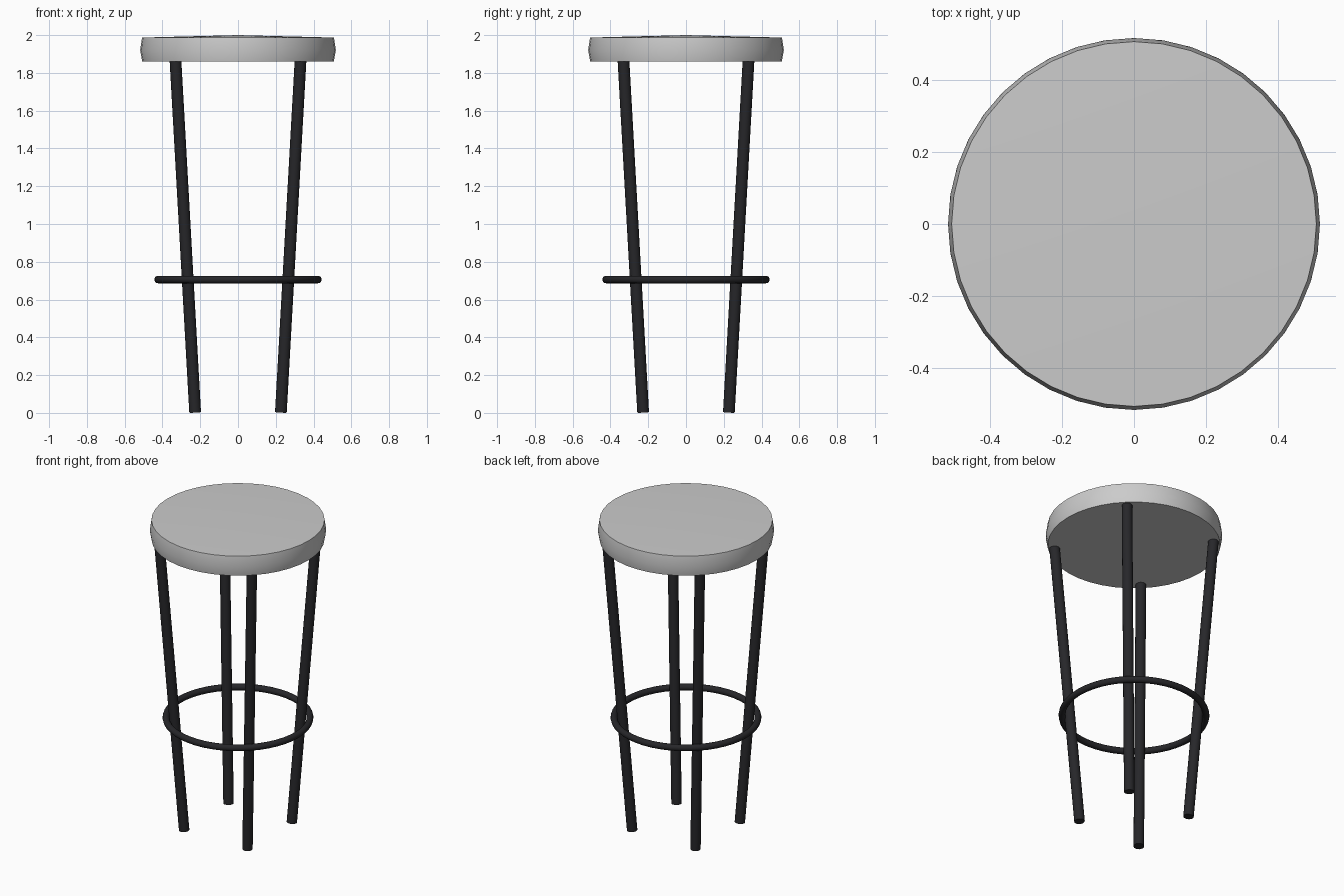
import bpy, bmesh, math
from mathutils import Vector

if "Cube" in bpy.data.objects:
    bpy.data.objects.remove(bpy.data.objects["Cube"])

dark = bpy.data.materials.new("dark_metal")
dark.diffuse_color = (0.02, 0.02, 0.023, 1)
dark.use_nodes = True
dark.node_tree.nodes["Principled BSDF"].inputs["Base Color"].default_value = dark.diffuse_color


def smooth(obj, angle=30):
    bpy.ops.object.select_all(action='DESELECT')
    obj.select_set(True)
    bpy.context.view_layer.objects.active = obj
    bpy.ops.object.shade_smooth_by_angle(angle=math.radians(angle))


def lathe(name, profile, sides):
    """Closed solid of revolution; profile of (radius, z) from bottom to top."""
    bm = bmesh.new()
    rings = []
    for r, z in profile:
        if r == 0:
            rings.append([bm.verts.new((0, 0, z))] * sides)
        else:
            rings.append([bm.verts.new((r * math.cos(2 * math.pi * i / sides),
                                        r * math.sin(2 * math.pi * i / sides), z))
                          for i in range(sides)])
    for a, b in zip(rings, rings[1:]):
        for i in range(sides):
            j = (i + 1) % sides
            bm.faces.new(dict.fromkeys((a[i], a[j], b[j], b[i])))
    bmesh.ops.recalc_face_normals(bm, faces=bm.faces)
    mesh = bpy.data.meshes.new(name)
    bm.to_mesh(mesh)
    bm.free()
    obj = bpy.data.objects.new(name, mesh)
    bpy.context.collection.objects.link(obj)
    smooth(obj)
    return obj


# Round seat: bulging rim and very slightly domed top
lathe("seat", [(0, 1.86), (0.507, 1.86), (0.518, 1.92), (0.508, 1.987), (0, 2.0)], 40)

# Four legs, spreading outward towards the seat
LEG_R = 0.031
for side, sx in (("left", -1), ("right", 1)):
    for end, sy in (("front", -1), ("back", 1)):
        foot = Vector((0.227 * sx, 0.227 * sy, 0.003))
        head = Vector((0.331 * sx, 0.331 * sy, 1.865))
        axis = head - foot
        bpy.ops.mesh.primitive_cylinder_add(
            vertices=16, radius=LEG_R, depth=axis.length, location=(foot + head) / 2,
            rotation=axis.to_track_quat('Z', 'Y').to_euler())
        leg = bpy.context.object
        leg.name = f"{end}_{side}_leg"
        leg.data.materials.append(dark)
        smooth(leg)

# Foot ring around the outside of the legs
bpy.ops.mesh.primitive_torus_add(major_radius=0.423, minor_radius=0.02,
                                 major_segments=48, minor_segments=12,
                                 location=(0, 0, 0.706))
ring = bpy.context.object
ring.name = "foot_ring"
ring.data.materials.append(dark)
smooth(ring, 40)
